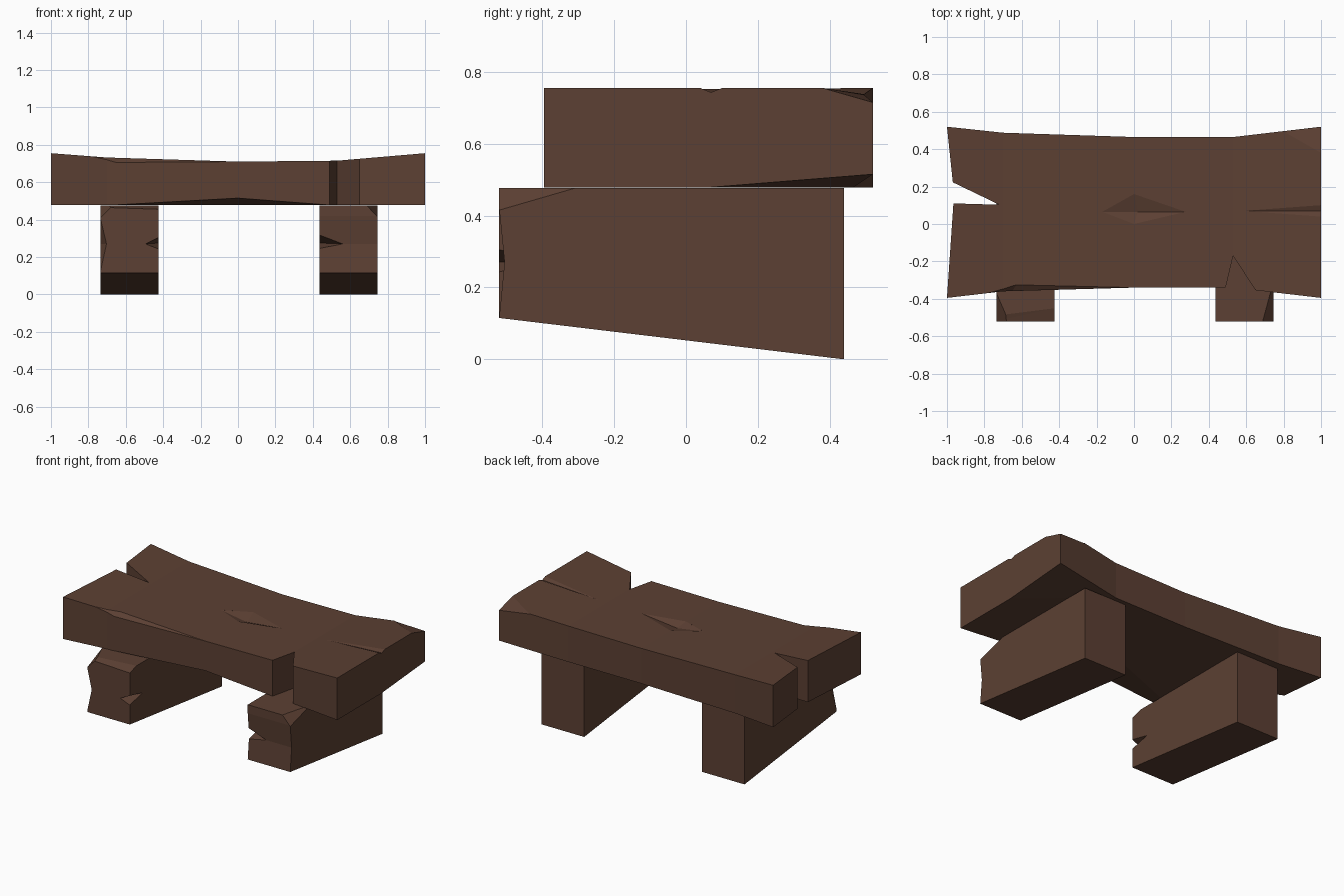
import bpy, bmesh
from mathutils import Vector

if "Cube" in bpy.data.objects:
    bpy.data.objects.remove(bpy.data.objects["Cube"])

wood = bpy.data.materials.new("dark brown wood")
wood.diffuse_color = (0.107, 0.051, 0.033, 1)
wood.use_nodes = True
wood.node_tree.nodes["Principled BSDF"].inputs["Base Color"].default_value = wood.diffuse_color


def make(name, bm):
    bmesh.ops.recalc_face_normals(bm, faces=bm.faces[:])
    me = bpy.data.meshes.new(name)
    bm.to_mesh(me)
    bm.free()
    ob = bpy.data.objects.new(name, me)
    bpy.context.collection.objects.link(ob)
    return ob


def hull(name, pts):
    bm = bmesh.new()
    for p in pts:
        bm.verts.new(p)
    r = bmesh.ops.convex_hull(bm, input=bm.verts[:])
    junk = [v for v in r["geom_interior"] if isinstance(v, bmesh.types.BMVert)]
    bmesh.ops.delete(bm, geom=junk, context="VERTS")
    return make(name, bm)


def loft(name, sections):
    """Skin a run of four-point sections and cap both ends."""
    bm = bmesh.new()
    rings = [[bm.verts.new(p) for p in s] for s in sections]
    for a, b in zip(rings, rings[1:]):
        for i in range(4):
            j = (i + 1) % 4
            bm.faces.new((a[i], a[j], b[j], b[i]))
    bm.faces.new(rings[0])
    bm.faces.new(rings[-1])
    return make(name, bm)


def carve(ob, pts):
    """Cut the convex hull of the points out of the part."""
    c = hull("cutter", pts)
    c.hide_render = True
    m = ob.modifiers.new("cut", "BOOLEAN")
    m.operation, m.solver, m.object = "DIFFERENCE", "EXACT", c
    bpy.context.view_layer.objects.active = ob
    bpy.ops.object.modifier_apply(modifier=m.name)
    bpy.data.objects.remove(c, do_unlink=True)


def chip(ob, corner, *pts):
    """Knock off a corner along the plane through three points."""
    c = Vector(corner)
    mid = sum((Vector(p) for p in pts), Vector()) / len(pts)
    carve(ob, [*pts, c + (c - mid) * 0.3])


def through(ob, outline):
    """Cut a vertical slot with the given plan outline."""
    carve(ob, [(x, y, z) for x, y in outline for z in (0.4, 0.9)])


# sagging seat slab: x, front y, back y, top z
UNDER = 0.478
stations = [(-1, -0.395, 0.52, 0.755), (-0.7, -0.36, 0.488, 0.732),
            (0, -0.34, 0.465, 0.71), (0.53, -0.34, 0.465, 0.715),
            (1, -0.395, 0.52, 0.755)]
seat = loft("seat", [((x, f, UNDER), (x, b, UNDER), (x, b, t), (x, f, t))
                     for x, f, b, t in stations])
# worn left end and its split, then the notch in the front edge
through(seat, [(-1, -0.395), (-0.962, 0.16), (-1, 0.52), (-1.1, 0.6), (-1.1, -0.5)])
through(seat, [(-1.1, 0.286), (-0.72, 0.103), (-1.1, 0.114)])
through(seat, [(0.45, -0.51), (0.53, -0.17), (0.75, -0.51)])
# gouge in the middle and crack at the right end
carve(seat, [(-0.17, 0.065, 0.715), (0, 0.16, 0.71), (0.28, 0.065, 0.713),
             (0, 0.0, 0.71), (0.02, 0.065, 0.685), (0.02, 0.07, 0.85)])
carve(seat, [(0.59, 0.07, 0.72), (1.02, 0.103, 0.757), (1.02, 0.037, 0.757),
             (1.02, 0.07, 0.744), (1.02, 0.07, 0.85)])
# chipped back right corner, above and below
chip(seat, (1, 0.52, 0.755), (0.78, 0.494, 0.736), (1, 0.38, 0.755), (1, 0.52, 0.715))
chip(seat, (1, 0.52, UNDER), (1, 0.06, UNDER), (1, 0.52, 0.515), (0.53, 0.465, UNDER))
# worn front edge, above left and below middle
carve(seat, [(-0.78, -0.369, 0.738), (0, -0.34, 0.71), (-0.63, -0.325, 0.73),
             (-0.65, -0.358, 0.705), (-0.65, -0.45, 0.8)])
carve(seat, [(-0.67, -0.359, UNDER), (0.49, -0.34, UNDER), (0, -0.34, 0.515),
             (0, -0.1, UNDER), (0, -0.45, 0.45)])

# block legs with sloping undersides
TOP, F, B = 0.476, -0.52, 0.44


def leg(name, x0, x1):
    return loft(name, [((x, F, 0.115), (x, B, 0), (x, B, TOP), (x, F, TOP))
                       for x in (x0, x1)])


left_leg = leg("left_leg", -0.735, -0.425)
chip(left_leg, (-0.735, F, TOP), (-0.735, F, 0.41), (-0.67, F, TOP), (-0.735, -0.37, TOP))
# shaved top front edge, worn outer edge, side nick
carve(left_leg, [(-0.74, F, 0.466), (-0.42, F, 0.455), (-0.42, -0.45, TOP),
                 (-0.74, -0.49, TOP), (-0.74, -0.56, 0.52), (-0.42, -0.56, 0.52)])
carve(left_leg, [(-0.735, F, 0.125), (-0.735, F, 0.405), (-0.703, F, 0.27),
                 (-0.735, -0.46, 0.27), (-0.78, -0.56, 0.27)])
carve(left_leg, [(-0.425, F, 0.305), (-0.425, F, 0.243), (-0.495, F, 0.27),
                 (-0.425, -0.39, 0.275), (-0.38, -0.58, 0.27)])

right_leg = leg("right_leg", 0.435, 0.745)
# hollow front face, side nick, chipped top corner
carve(right_leg, [(x, y, z) for x in (0.42, 0.76) for y, z in
                  ((F, 0.42), (-0.505, 0.27), (F, 0.115), (-0.6, 0.27))])
carve(right_leg, [(0.435, -0.51, 0.318), (0.435, -0.51, 0.245), (0.56, -0.505, 0.27),
                  (0.435, -0.39, 0.275), (0.4, -0.6, 0.28)])
chip(right_leg, (0.745, F, TOP), (0.745, F, 0.415), (0.688, F, TOP), (0.745, -0.31, TOP))

for ob in (seat, left_leg, right_leg):
    ob.data.materials.clear()
    ob.data.materials.append(wood)
